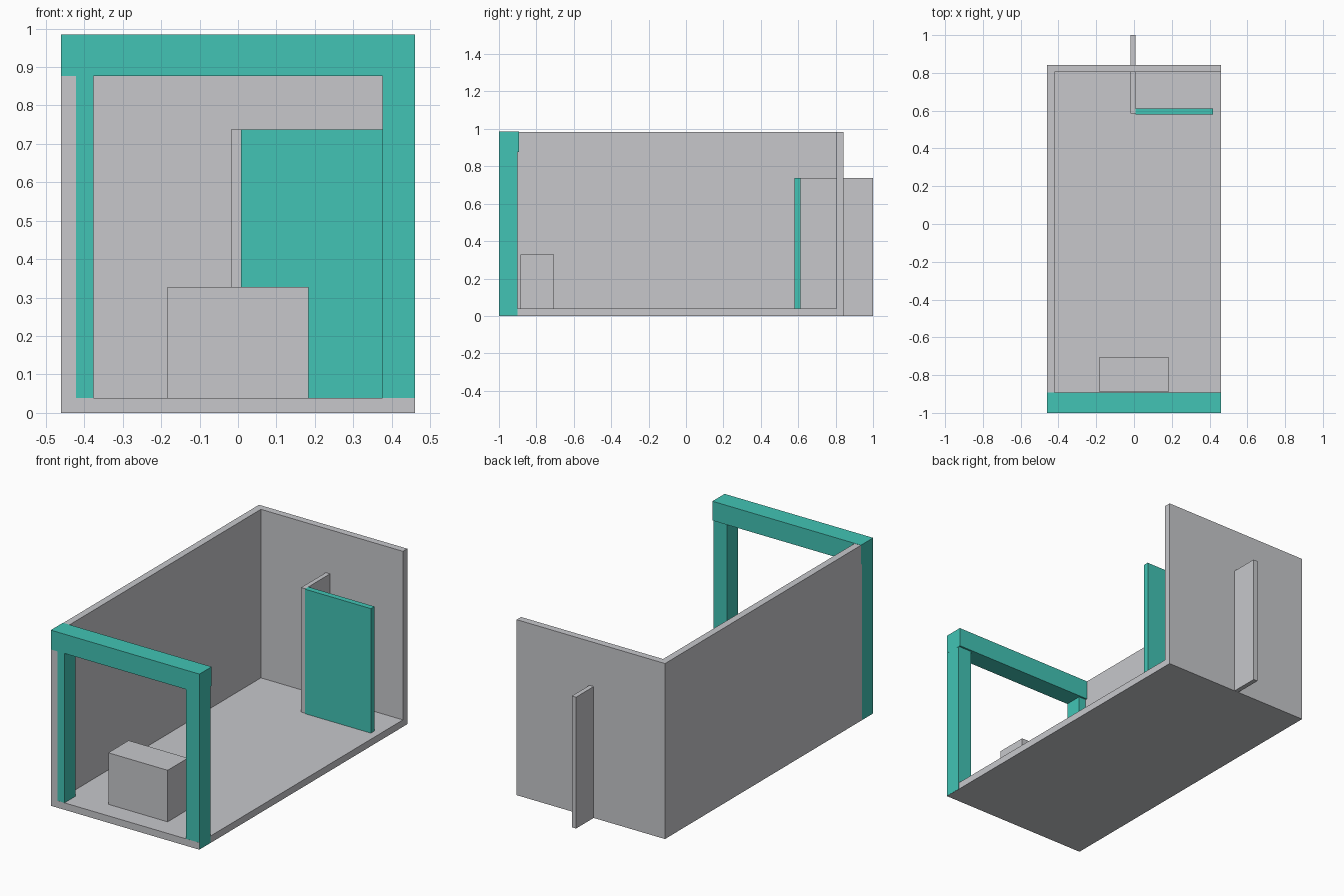
import bpy
import bmesh
from mathutils import Vector

if "Cube" in bpy.data.objects:
    bpy.data.objects.remove(bpy.data.objects["Cube"], do_unlink=True)


def make_material(name, rgb):
    mat = bpy.data.materials.new(name)
    mat.use_nodes = True
    color = (*rgb, 1.0)
    mat.diffuse_color = color
    mat.node_tree.nodes["Principled BSDF"].inputs["Base Color"].default_value = color
    return mat


grey = make_material("light grey", (0.57, 0.575, 0.60))
teal = make_material("teal", (0.054, 0.55, 0.46))


def box(name, low, high, mat, open_sides=()):
    """Box between two corners; open_sides lists outward directions to leave open."""
    low, high = Vector(low), Vector(high)
    bm = bmesh.new()
    bmesh.ops.create_cube(bm, size=1)
    bm.normal_update()
    opened = [f for f in bm.faces if any(f.normal.dot(Vector(d)) > 0.9 for d in open_sides)]
    bmesh.ops.delete(bm, geom=opened, context="FACES")
    bmesh.ops.scale(bm, vec=high - low, verts=bm.verts)
    mesh = bpy.data.meshes.new(name)
    bm.to_mesh(mesh)
    bm.free()
    mesh.materials.append(mat)
    obj = bpy.data.objects.new(name, mesh)
    obj.location = (low + high) / 2
    bpy.context.collection.objects.link(obj)
    return obj


# Room shell: floor, left-hand and rear walls in one piece, thickened inwards
shell = box("room_shell", (-0.46, -0.9995, 0), (0.46, 0.843, 0.984), grey,
            open_sides=((1, 0, 0), (0, -1, 0), (0, 0, 1)))
thick = shell.modifiers.new("wall_thickness", "SOLIDIFY")
thick.thickness = 0.039
thick.offset = -1
thick.use_even_offset = True
thick.use_quality_normals = True

# Entrance frame: two posts and a header beam
for side, name in ((-1, "right_post"), (1, "left_post")):
    x1, x2 = sorted((side * 0.376, side * 0.4605))
    box(name, (x1, -0.999, 0.001), (x2, -0.902, 0.88), teal)
box("header_beam", (-0.461, -1, 0.877), (0.461, -0.892, 0.985), teal)

# Counter block just inside the entrance
box("counter", (-0.184, -0.886, 0.001), (0.184, -0.706, 0.328), grey)

# Partition passing through the rear wall, and the screen attached to it
box("partition", (-0.018, 0.585, 0.0005), (0.008, 1, 0.737), grey)
box("screen_panel", (0.008, 0.58, 0.001), (0.418, 0.612, 0.737), teal)
